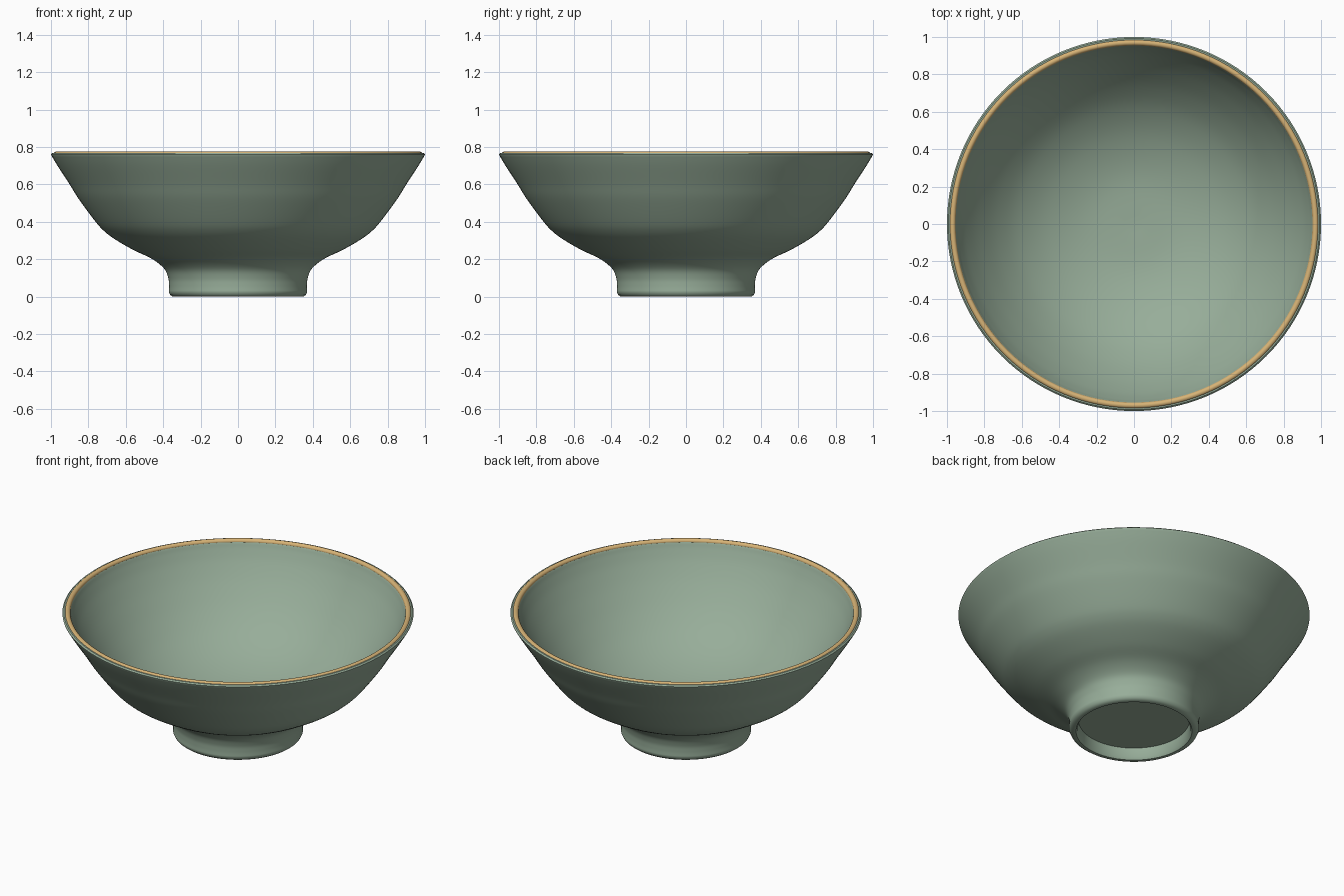
import bpy, bmesh, math
from mathutils import Vector

if "Cube" in bpy.data.objects:
    bpy.data.objects.remove(bpy.data.objects["Cube"])

SEGMENTS = 128


def material(name, rgb):
    m = bpy.data.materials.new(name)
    m.diffuse_color = (*rgb, 1.0)
    m.use_nodes = True
    m.node_tree.nodes["Principled BSDF"].inputs["Base Color"].default_value = m.diffuse_color
    return m


def smooth_curve(pts, steps=5):
    """Catmull-Rom curve through profile points."""
    p = [Vector(q) for q in pts]
    p = [2 * p[0] - p[1]] + p + [2 * p[-1] - p[-2]]
    out = []
    for i in range(1, len(p) - 2):
        a, b, c, d = p[i - 1:i + 3]
        for k in range(steps):
            t = k / steps
            out.append(0.5 * (2 * b + (c - a) * t + (2 * a - 5 * b + 4 * c - d) * t * t
                              + (3 * b - a - 3 * c + d) * t ** 3))
    return out + [p[-2]]


def lathe(name, profile, mat, closed=False):
    """Spin an (r, z) profile around z."""
    bm = bmesh.new()
    vs = [bm.verts.new((r, 0, z)) for r, z in profile]
    pairs = list(zip(vs, vs[1:])) + ([(vs[-1], vs[0])] if closed else [])
    es = [bm.edges.new(e) for e in pairs]
    bmesh.ops.spin(bm, geom=vs + es, cent=(0, 0, 0), axis=(0, 0, 1),
                   angle=2 * math.pi, steps=SEGMENTS, use_duplicate=False)
    bmesh.ops.remove_doubles(bm, verts=bm.verts, dist=1e-5)
    bmesh.ops.recalc_face_normals(bm, faces=bm.faces)
    me = bpy.data.meshes.new(name)
    bm.to_mesh(me)
    bm.free()
    me.materials.append(mat)
    ob = bpy.data.objects.new(name, me)
    bpy.context.collection.objects.link(ob)
    bpy.ops.object.select_all(action='DESELECT')
    ob.select_set(True)
    bpy.context.view_layer.objects.active = ob
    bpy.ops.object.shade_smooth_by_angle(angle=math.radians(40))
    return ob


celadon = material("celadon glaze", (0.31, 0.42, 0.32))
gold = material("gold rim", (0.68, 0.45, 0.18))

# Recess under the foot and the foot ring
foot = [(0, 0.07), (0.315, 0.07), (0.32, 0.015), (0.33, 0.0), (0.35, 0.0), (0.363, 0.01)]
# Outer wall from the foot up to the lip
outer = smooth_curve([(0.37, 0.025), (0.369, 0.06), (0.373, 0.10), (0.395, 0.15), (0.46, 0.202),
                      (0.56, 0.25), (0.655, 0.305), (0.715, 0.35), (0.765, 0.405),
                      (0.85, 0.52), (0.90, 0.60), (0.965, 0.70), (0.999, 0.757)])
# Lip top
lip = [(1.0, 0.761), (0.992, 0.768), (0.96, 0.768)]
# Inner wall down to the centre
inner = smooth_curve([(0.952, 0.755), (0.937, 0.72), (0.90, 0.65), (0.83, 0.545), (0.73, 0.425),
                      (0.61, 0.32), (0.45, 0.232), (0.25, 0.175), (0, 0.16)])
lathe("bowl", foot + [tuple(p) for p in outer] + lip + [tuple(p) for p in inner], celadon)

# Gold band on the lip
band = [(0.97 + 0.016 * math.cos(a), 0.761 + 0.015 * math.sin(a))
        for a in (2 * math.pi * i / 16 for i in range(16))]
lathe("gold_rim", band, gold, closed=True)
